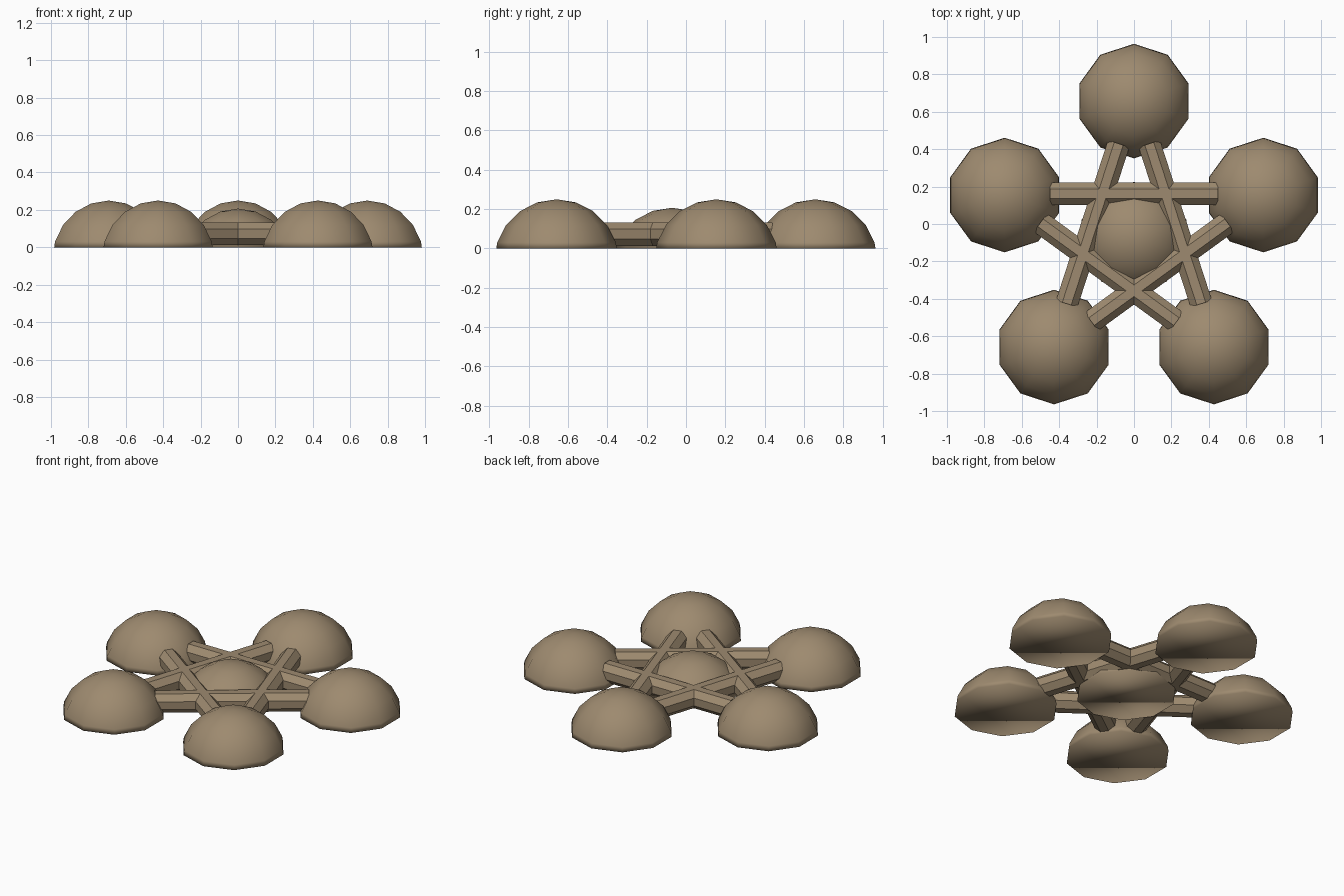
import bpy, bmesh, math
from mathutils import Matrix, Vector

if "Cube" in bpy.data.objects:
    bpy.data.objects.remove(bpy.data.objects["Cube"])

CENTRE = Vector((0, -0.07, 0))
tan = bpy.data.materials.new("tan")
tan.diffuse_color = (0.34, 0.255, 0.16, 1)
tan.use_nodes = True
tan.node_tree.nodes["Principled BSDF"].inputs["Base Color"].default_value = tan.diffuse_color


def finish(bm, name, smooth):
    bmesh.ops.recalc_face_normals(bm, faces=bm.faces)
    for f in bm.faces:
        f.smooth = smooth
    mesh = bpy.data.meshes.new(name)
    bm.to_mesh(mesh)
    bm.free()
    mesh.materials.append(tan)
    obj = bpy.data.objects.new(name, mesh)
    bpy.context.collection.objects.link(obj)
    return obj


def dome(name, loc, height, radius=0.317):
    """Ten-sided sphere sunk into the ground and cut off flat at z = 0."""
    bm = bmesh.new()
    bmesh.ops.create_uvsphere(bm, u_segments=10, v_segments=10, radius=radius)
    bmesh.ops.translate(bm, verts=bm.verts, vec=loc + Vector((0, 0, height - radius)))
    bmesh.ops.bisect_plane(bm, geom=bm.verts[:] + bm.edges[:] + bm.faces[:],
                           plane_co=(0, 0, 0), plane_no=(0, 0, 1), clear_inner=True)
    bmesh.ops.contextual_create(bm, geom=[e for e in bm.edges if e.is_boundary])
    return finish(bm, name, True)


def rod(name, angle):
    """Octagonal rod lying across the given direction from the centre."""
    bm = bmesh.new()
    bmesh.ops.create_cone(bm, cap_ends=True, segments=8, radius1=0.065,
                          radius2=0.065, depth=0.9)
    # flat sides up and down, then laid along its length
    place = (Matrix.Translation(CENTRE + Vector((0, 0, 0.073)))
             @ Matrix.Rotation(angle, 4, 'Z')
             @ Matrix.Translation((0.232, 0, 0))
             @ Matrix.Rotation(math.pi / 2, 4, 'X')
             @ Matrix.Rotation(math.pi / 8, 4, 'Z'))
    bmesh.ops.transform(bm, matrix=place, verts=bm.verts)
    return finish(bm, name, False)


# Central dome, with five outer domes and five crossing rods around it
dome("centre_dome", CENTRE, 0.207)
for i in range(5):
    a = math.radians(90 + 72 * i)
    dome(f"outer_dome_{i + 1}",
         CENTRE + Vector((math.cos(a), math.sin(a), 0)) * 0.727, 0.25)
    rod(f"star_rod_{i + 1}", a)
